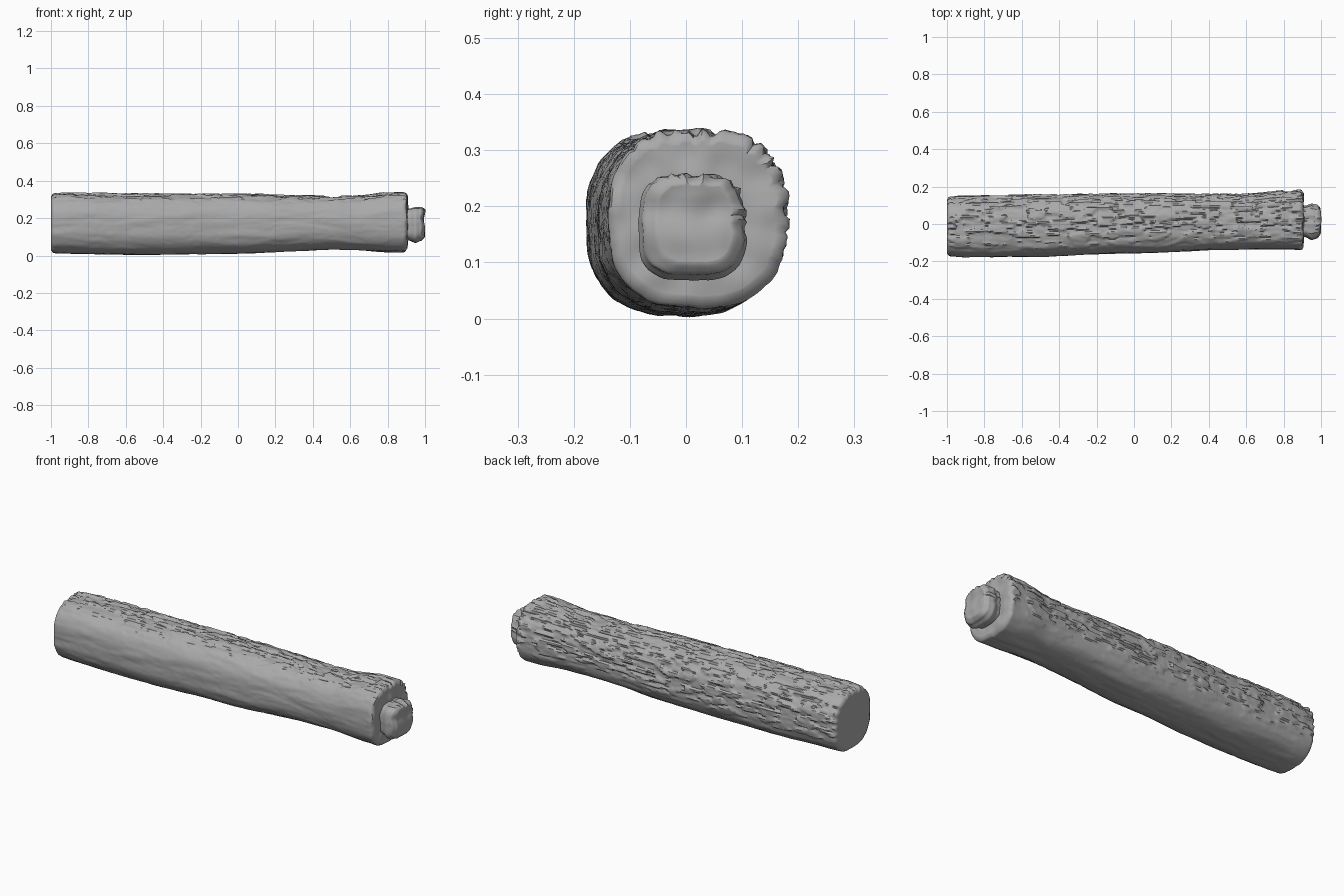
import bpy, bmesh, math
from mathutils import Vector, noise

cube = bpy.data.objects.get("Cube")
if cube:
    bpy.data.objects.remove(cube, do_unlink=True)

stone = bpy.data.materials.new("weathered grey")
stone.use_nodes = True
GREY = (0.4, 0.4, 0.4, 1)
stone.diffuse_color = GREY
stone.node_tree.nodes["Principled BSDF"].inputs["Base Color"].default_value = GREY


def smooth(a, b, t):
    t = max(0, min(1, (t - a) / (b - a)))
    return t * t * (3 - 2 * t)


def section(stations, x):
    """Interpolated (y min, y max, z min, z max) at x."""
    for a, b in zip(stations, stations[1:]):
        if x <= b[0]:
            t = smooth(a[0], b[0], x)
            return [p + (q - p) * t for p, q in zip(a[1:], b[1:])]
    return stations[-1][1:]


def bark(x, angle):
    """Long flaking ridges, strongest on the top and back."""
    c, s = math.cos(angle), math.sin(angle)
    rough = 0.12 + 0.88 * smooth(-0.1, 0.75, 0.6 * c + 0.8 * s)
    grain = noise.noise(Vector((x * 4, c * 4, s * 4)))
    flake = noise.noise(Vector((x * 9, c * 7 + 5, s * 7)))
    fine = noise.noise(Vector((x * 22, c * 15, s * 15 + 9)))
    ledge = smooth(-0.05, 0.05, flake + 0.3 * fine)
    return 0.004 * grain + rough * (0.009 * (ledge - 0.6) + 0.004 * fine)


def loft(name, stations, rings, sides, power, bevel, relief):
    """Rounded-square shaft with softened rims and uneven end faces."""
    x0, x1 = stations[0][0], stations[-1][0]
    steps = [(x0, k / 8) for k in range(1, 8)]
    for i in range(rings + 1):
        x = x0 + (x1 - x0) * i / rings
        edge = max(0, 1 - min(x - x0, x1 - x) / bevel)
        steps.append((x, 1 - 0.12 * (1 - math.sqrt(1 - edge * edge))))
    steps += [(x1, k / 14) for k in range(12, 0, -1)]
    bm = bmesh.new()
    loops = []
    for x, scale in steps:
        ya, yb, za, zb = section(stations, x)
        loop = []
        for j in range(sides):
            a = math.tau * j / sides
            c, s = math.cos(a), math.sin(a)
            r = (abs(c) ** power + abs(s) ** power) ** (-1 / power)
            d = bark(x, a) * relief
            y = (ya + yb) / 2 + c * scale * (r * (yb - ya) / 2 + d)
            z = (za + zb) / 2 + s * scale * (r * (zb - za) / 2 + d)
            chip = 0
            if x > x1 - 0.02:
                chip = 0.009 * noise.noise(Vector((3, y * 18, z * 18)))
            loop.append(bm.verts.new((x + chip, y, z)))
        loops.append(loop)
    for p, q in zip(loops, loops[1:]):
        for j in range(sides):
            k = (j + 1) % sides
            bm.faces.new((p[j], p[k], q[k], q[j]))
    bm.faces.new(loops[0])
    bm.faces.new(loops[-1])
    bmesh.ops.recalc_face_normals(bm, faces=bm.faces)
    mesh = bpy.data.meshes.new(name)
    bm.to_mesh(mesh)
    bm.free()
    mesh.materials.append(stone)
    obj = bpy.data.objects.new(name, mesh)
    bpy.context.collection.objects.link(obj)
    bpy.ops.object.select_all(action="DESELECT")
    obj.select_set(True)
    bpy.context.view_layer.objects.active = obj
    bpy.ops.object.shade_smooth_by_angle(angle=math.radians(40))


# Long shaft, waisted before its flared end
loft("shaft", [
    (-1.0, -0.172, 0.143, 0.012, 0.328),
    (-0.9, -0.178, 0.148, 0.010, 0.333),
    (-0.6, -0.176, 0.153, 0.004, 0.328),
    (0.0, -0.157, 0.160, 0.010, 0.326),
    (0.5, -0.138, 0.158, 0.032, 0.314),
    (0.62, -0.133, 0.160, 0.030, 0.316),
    (0.82, -0.137, 0.178, 0.019, 0.335),
    (0.905, -0.140, 0.181, 0.019, 0.335),
], 260, 128, 2.6, 0.022, 1.0)

# Tenon on the flared end, swelling then tapering
loft("tenon", [
    (0.88, -0.065, 0.090, 0.085, 0.245),
    (0.915, -0.070, 0.095, 0.080, 0.250),
    (0.95, -0.085, 0.107, 0.068, 0.257),
    (0.975, -0.078, 0.103, 0.078, 0.256),
    (0.997, -0.060, 0.092, 0.090, 0.250),
], 30, 64, 3.2, 0.02, 0.6)
